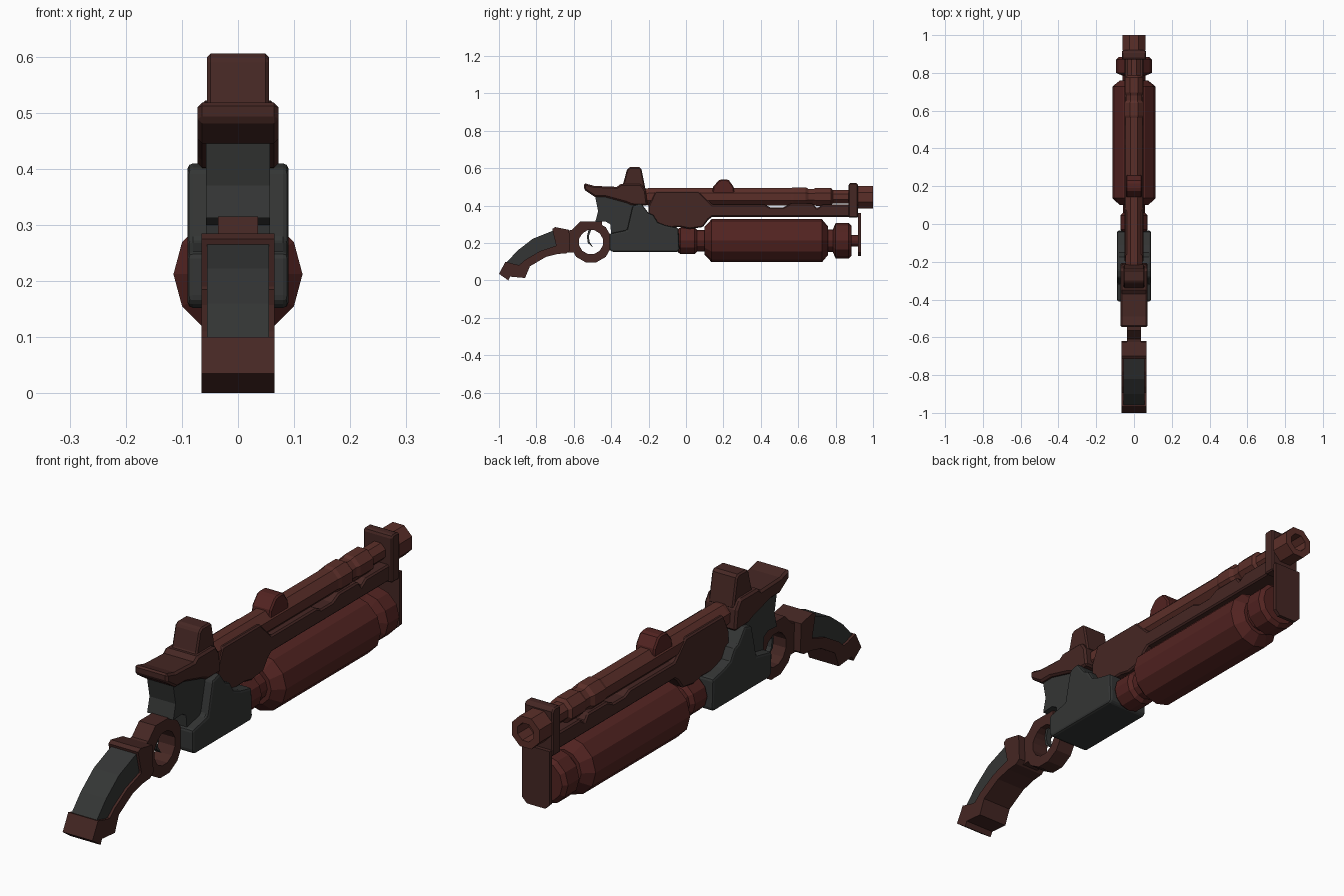
import bpy, bmesh
from math import sin, cos, pi


def material(name, rgb):
    m = bpy.data.materials.new(name)
    m.diffuse_color = (*rgb, 1)
    return m


BARREL = material("barrel_red", (0.105, 0.028, 0.022))
TUBE = material("tube_red", (0.085, 0.017, 0.015))
BROWN = material("dark_brown", (0.06, 0.02, 0.017))
GREY = material("gunmetal", (0.034, 0.036, 0.035))


def finish(name, bm, mat, bevel=0):
    bmesh.ops.recalc_face_normals(bm, faces=bm.faces[:])
    me = bpy.data.meshes.new(name)
    bm.to_mesh(me)
    bm.free()
    ob = bpy.data.objects.new(name, me)
    bpy.context.collection.objects.link(ob)
    me.materials.append(mat)
    if bevel:
        mod = ob.modifiers.new("bevel", 'BEVEL')
        mod.width = bevel
        mod.segments = 2 if bevel > 0.015 else 1
        mod.limit_method = 'ANGLE'
        mod.angle_limit = 0.7
    return ob


def plate(name, pts, half, mat, bevel=0.0):
    """Side profile (y, z) extruded across x from -half to half."""
    bm = bmesh.new()
    f = bm.faces.new([bm.verts.new((-half, y, z)) for y, z in pts])
    ext = bmesh.ops.extrude_face_region(bm, geom=[f])
    moved = [v for v in ext["geom"] if isinstance(v, bmesh.types.BMVert)]
    bmesh.ops.translate(bm, verts=moved, vec=(2 * half, 0, 0))
    return finish(name, bm, mat, bevel)


def lathe(name, pts, sides, z, mat, closed=False, turn=0.0):
    """Profile (y, radius) turned around a y axis at height z."""
    bm = bmesh.new()
    rings = []
    for y, r in pts:
        angles = [turn + 2 * pi * i / sides for i in range(sides)]
        rings.append([bm.verts.new((r * cos(a), y, z + r * sin(a))) for a in angles])
    pairs = list(zip(rings, rings[1:]))
    if closed:
        pairs.append((rings[-1], rings[0]))
    else:
        bm.faces.new(rings[0])
        bm.faces.new(rings[-1])
    for a, b in pairs:
        for i in range(sides):
            j = (i + 1) % sides
            bm.faces.new((a[i], a[j], b[j], b[i]))
    return finish(name, bm, mat)


# Grip: butt cap, lower strip, front block and grey upper panel
plate("grip_butt_cap", [(-1, .035), (-.95, 0), (-.94, .02), (-.86, .013), (-.835, .075),
                        (-.91, .085), (-.965, .1)], .065, BROWN)
plate("grip_strip", [(-.93, .075), (-.86, .013), (-.835, .075), (-.75, .125), (-.66, .148),
                     (-.68, .19), (-.78, .157), (-.86, .11), (-.9, .075)], .065, BROWN)
plate("grip_front_block", [(-.715, .275), (-.70, .285), (-.625, .27), (-.62, .16),
                           (-.64, .145), (-.70, .14), (-.695, .19)], .065, BROWN)
plate("grip_panel", [(-.97, .085), (-.9, .16), (-.82, .222), (-.70, .27), (-.68, .18),
                     (-.78, .15), (-.86, .1), (-.91, .06)], .055, GREY)
plate("grip_link", [(-.64, .265), (-.61, .27), (-.565, .315), (-.45, .315), (-.45, .28),
                    (-.53, .275), (-.58, .22), (-.58, .15), (-.64, .15)], .036, BROWN)

# Trigger guard ring and trigger
ring = lathe("trigger_guard", [(-.036, .112), (.036, .112), (.036, .066), (-.036, .066)],
             12, 0, BROWN, closed=True, turn=pi / 12)
ring.rotation_euler = (0, 0, pi / 2)
ring.location = (0, -.508, .205)
plate("trigger", [(-.52, .275), (-.505, .275), (-.52, .235), (-.515, .205), (-.495, .175),
                  (-.525, .2), (-.53, .235)], .012, GREY)

# Receiver: narrow rear core and wide bevelled housing
plate("receiver_core", [(-.485, .445), (-.27, .445), (-.2, .36), (-.2, .2), (-.395, .2),
                        (-.405, .3), (-.43, .315), (-.485, .312), (-.47, .37)], .057, GREY)
plate("receiver_housing", [(-.41, .25), (-.315, .27), (-.285, .4), (-.24, .412), (-.2, .36),
                           (-.175, .35), (-.15, .31), (-.11, .295), (-.04, .28), (-.035, .16),
                           (-.05, .152), (-.395, .152), (-.41, .165)], .09, GREY, .018)

# Hood over the receiver, and hammer
plate("hood", [(-.545, .52), (-.49, .505), (-.37, .5), (-.35, .515), (-.24, .515), (-.215, .48),
               (-.205, .4), (-.29, .402), (-.32, .415), (-.43, .445), (-.485, .445),
               (-.545, .485)], .072, BROWN, .008)
plate("hammer", [(-.36, .49), (-.335, .52), (-.315, .595), (-.3, .605), (-.25, .605),
                 (-.238, .595), (-.215, .48)], .055, BROWN, .006)

# Frame with notched upper edge
plate("frame", [(-.2, .4), (-.165, .475), (.07, .475), (.14, .405), (.42, .405), (.45, .39),
                (.52, .39), (.56, .41), (.68, .41), (.7, .385), (.73, .405), (.88, .405),
                (.88, .34), (.14, .34), (.12, .325), (.09, .285), (.02, .275), (-.03, .285),
                (-.15, .28), (-.2, .35)], .05, BROWN, .006)

# Octagonal barrel with collars, and open muzzle
lathe("barrel", [(-.22, .047), (-.2, .05), (.56, .05), (.575, .055), (.64, .055), (.655, .045),
                 (.68, .045), (.695, .052), (.775, .052), (.785, .038), (.93, .038)],
      8, .447, BARREL, turn=pi / 8)
lathe("muzzle", [(.92, .065), (1, .065), (1, .037), (.92, .037)], 8, .445, BARREL,
      closed=True, turn=pi / 8)
plate("sight", [(.14, .465), (.145, .5), (.175, .535), (.19, .54), (.215, .54), (.23, .535),
                (.255, .5), (.26, .465)], .042, TUBE, .006)

# Front bracket and hanging end plate
plate("front_bracket", [(.87, .335), (.87, .515), (.878, .522), (.91, .522), (.92, .51),
                        (.92, .335)], .063, BROWN, .008)
bm = bmesh.new()
outline = [(-.06, .36), (.06, .36), (.06, .15), (.04, .13), (-.04, .13), (-.06, .15)]
f = bm.faces.new([bm.verts.new((x, .92, z)) for x, z in outline])
ext = bmesh.ops.extrude_face_region(bm, geom=[f])
bmesh.ops.translate(bm, vec=(0, .015, 0),
                    verts=[v for v in ext["geom"] if isinstance(v, bmesh.types.BMVert)])
finish("end_plate", bm, BROWN)

# Twelve-sided tube under the barrel, with collars and end pin
lathe("tube", [(-.05, .055), (-.03, .072), (.045, .072), (.06, .058), (.1, .058), (.1, .075),
               (.137, .115), (.727, .115), (.76, .075), (.76, .06), (.785, .06), (.8, .095),
               (.87, .095), (.885, .08), (.885, .03), (.925, .03)], 12, .212, TUBE)
